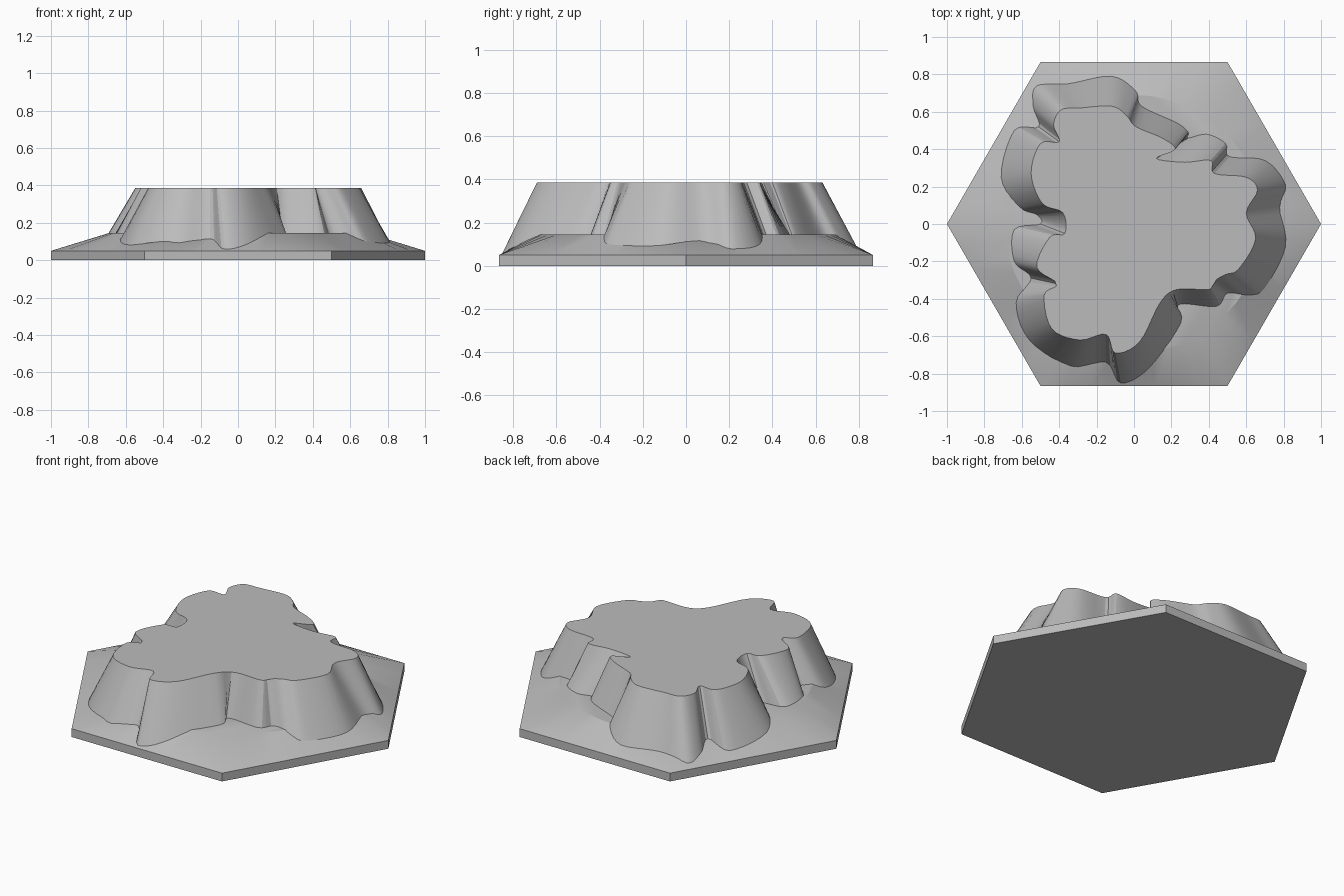
import bpy
import bmesh
from math import sin, cos, pi, hypot, atan2
from mathutils import Vector

default_cube = bpy.data.objects.get("Cube")
if default_cube:
    bpy.data.objects.remove(default_cube, do_unlink=True)

APOTHEM = cos(pi / 6)
RIM_Z, SHELF_Z, TOP_Z = 0.05, 0.145, 0.385
SHELF_R = 0.69

stone = bpy.data.materials.new("stone_grey")
stone.use_nodes = True
stone.diffuse_color = (0.5, 0.5, 0.5, 1)
stone.node_tree.nodes["Principled BSDF"].inputs["Base Color"].default_value = stone.diffuse_color


def hex_radius(angle):
    """Distance from the centre to the hexagon edge along an angle."""
    return APOTHEM / cos(angle % (pi / 3) - pi / 6)


def ground_height(x, y):
    """Height of the sloping ground between hexagon rim and round shelf."""
    edge = hex_radius(atan2(y, x))
    rise = (edge - hypot(x, y)) / (edge - SHELF_R)
    return RIM_Z + (SHELF_Z - RIM_Z) * max(0, min(1, rise))


def smooth_loop(points, steps):
    """Closed Catmull-Rom curve through the points."""
    result = []
    count = len(points)
    for i in range(count):
        a, b, c, d = (points[(i + k) % count] for k in (-1, 0, 1, 2))
        for s in range(steps):
            t = s / steps
            result.append(b + (c - a) * (t / 2)
                          + (a * 2 - b * 5 + c * 4 - d) * (t * t / 2)
                          + (b * 3 - a - c * 3 + d) * (t ** 3 / 2))
    return result


def loft(name, rings, cap_bottom):
    """Join matching rings into walls, close the ends and make an object."""
    bm = bmesh.new()
    loops = [[bm.verts.new(p) for p in ring] for ring in rings]
    for low, high in zip(loops, loops[1:]):
        for i in range(len(low)):
            j = (i + 1) % len(low)
            bm.faces.new((low[i], low[j], high[j], high[i]))
    caps = [bm.faces.new(loops[-1])]
    if cap_bottom:
        caps.append(bm.faces.new(loops[0][::-1]))
    bmesh.ops.triangulate(bm, faces=caps)
    mesh = bpy.data.meshes.new(name)
    bm.to_mesh(mesh)
    bm.free()
    mesh.materials.append(stone)
    obj = bpy.data.objects.new(name, mesh)
    bpy.context.collection.objects.link(obj)
    bpy.ops.object.select_all(action="DESELECT")
    obj.select_set(True)
    bpy.context.view_layer.objects.active = obj
    bpy.ops.object.shade_smooth_by_angle(angle=pi / 7)
    return obj


# Hexagonal tile with a slope rising to a round shelf
angles = [2 * pi * i / 48 for i in range(48)]


def hex_ring(z):
    return [(hex_radius(a) * cos(a), hex_radius(a) * sin(a), z) for a in angles]


shelf_ring = [(SHELF_R * cos(a), SHELF_R * sin(a), SHELF_Z) for a in angles]
loft("hex_base", [hex_ring(0), hex_ring(RIM_Z), shelf_ring], True)

# Cliff outline in hundredths: foot x, foot y, crest x, crest y
cliff = [
    (-51, 52, -40, 44), (-54, 63, -43, 53), (-52, 74, -39, 61),
    (-35, 75, -29, 62), (-12, 79, -12, 63), (1, 71, -4, 58),
    (4, 63, 1, 52), (23, 54, 15, 46), (29, 49, 22, 40),
    (29, 46, 12, 35), (39, 48, 27, 33), (49, 43, 41, 34),
    (51, 36, 43, 27), (70, 34, 60, 25), (81, 21, 66, 18),
    (78, 9, 60, 6), (81, -12, 65, -8), (70, -34, 56, -24),
    (62, -38, 49, -27), (50, -37, 42, -31), (44, -44, 40, -35),
    (24, -43, 23, -35), (25, -53, 14, -42), (8, -77, 3, -63),
    (-7, -85, -10, -69), (-15, -74, -15, -59), (-34, -76, -29, -62),
    (-56, -62, -44, -56), (-63, -42, -48, -38), (-55, -29, -41, -32),
    (-64, -20, -52, -23), (-64, -3, -45, -7), (-50, 0, -37, -5),
    (-52, 5, -38, 6), (-61, 9, -49, 11), (-71, 25, -55, 27),
    (-64, 50, -50, 43),
]
cliff.reverse()  # counter-clockwise, so the walls face outward

# Plateau with fluted cliff walls, its foot following the ground
outline = smooth_loop([Vector(p) / 100 for p in cliff], 5)
foot = [(p[0], p[1], ground_height(p[0], p[1])) for p in outline]
crest = [(p[2], p[3], TOP_Z) for p in outline]
loft("plateau", [foot, crest], False)
